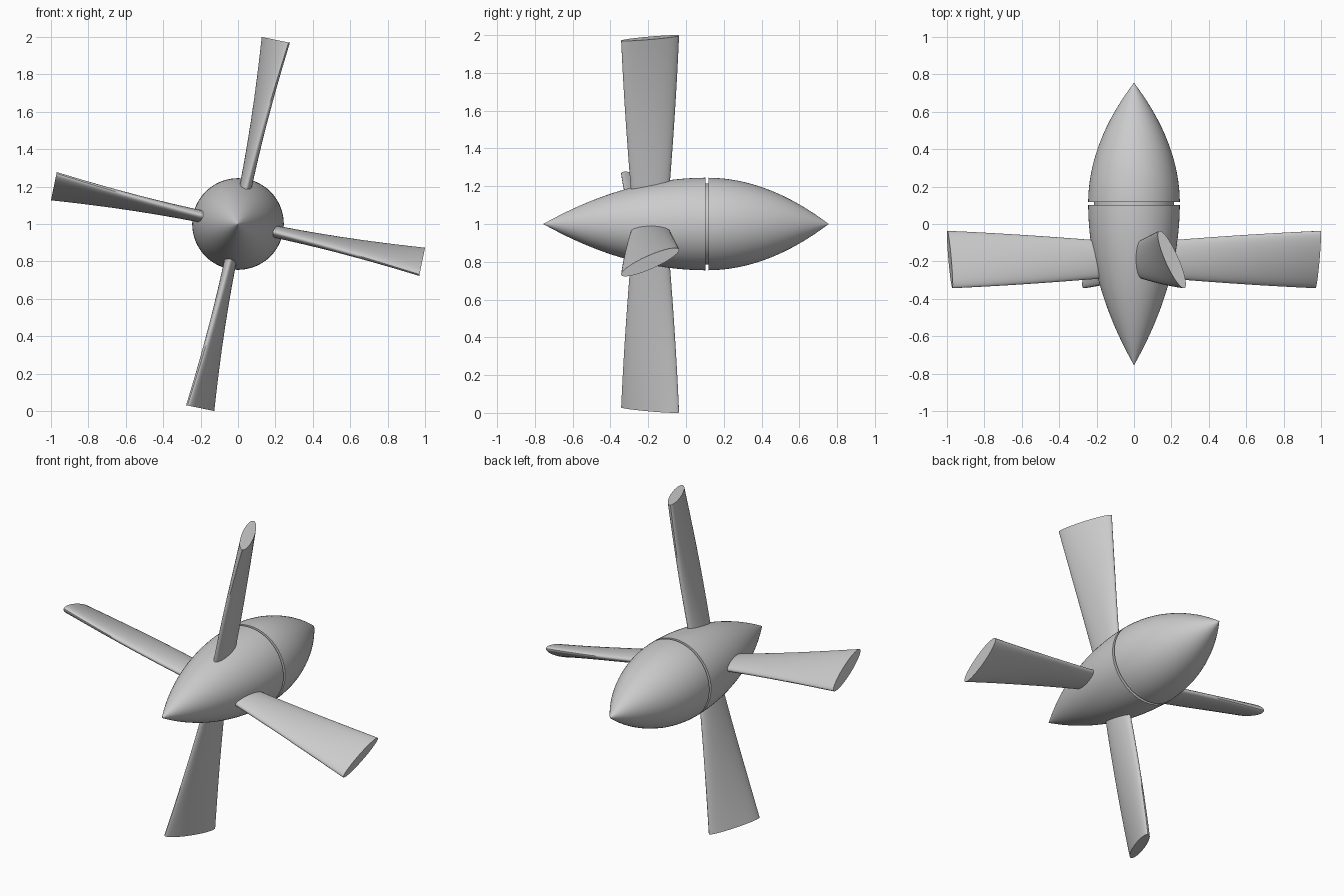
import bpy, bmesh, math
from mathutils import Vector

cube = bpy.data.objects.get("Cube")
if cube:
    bpy.data.objects.remove(cube)

grey = bpy.data.materials.new("light grey")
grey.use_nodes = True
colour = (0.6, 0.6, 0.6, 1)
grey.diffuse_color = colour
grey.node_tree.nodes["Principled BSDF"].inputs["Base Color"].default_value = colour

CENTRE = Vector((0, 0, 1))


def loft(name, rings):
    """Skin a list of closed rings and cap both ends."""
    bm = bmesh.new()
    loops = [[bm.verts.new(p) for p in ring] for ring in rings]
    n = len(loops[0])
    for lower, upper in zip(loops, loops[1:]):
        for i in range(n):
            j = (i + 1) % n
            bm.faces.new((lower[i], lower[j], upper[j], upper[i]))
    bm.faces.new(loops[0])
    bm.faces.new(loops[-1])
    bmesh.ops.remove_doubles(bm, verts=bm.verts, dist=1e-5)
    bmesh.ops.recalc_face_normals(bm, faces=bm.faces)
    mesh = bpy.data.meshes.new(name)
    bm.to_mesh(mesh)
    bm.free()
    mesh.materials.append(grey)
    obj = bpy.data.objects.new(name, mesh)
    bpy.context.collection.objects.link(obj)
    bpy.ops.object.select_all(action='DESELECT')
    obj.select_set(True)
    bpy.context.view_layer.objects.active = obj
    bpy.ops.object.shade_smooth_by_angle(angle=math.radians(35))


# Hub: pointed body of revolution along y with a thin seam groove
WIDEST, TIP, RADIUS, SEAM = 0.11, 0.755, 0.245, 0.008


def hub_radius(y):
    reach = TIP - WIDEST if y > WIDEST else TIP + WIDEST
    return max(RADIUS * (1 - (abs(y - WIDEST) / reach) ** 2), 0.0005)


def hub_ring(y, r, sides=64):
    angles = [math.tau * i / sides for i in range(sides)]
    return [CENTRE + Vector((r * math.cos(a), y, r * math.sin(a))) for a in angles]


steps = 28
front_edge, back_edge = WIDEST - SEAM, WIDEST + SEAM
front = [-TIP + (front_edge + TIP) * i / steps for i in range(steps + 1)]
back = [back_edge + (TIP - back_edge) * i / steps for i in range(steps + 1)]
profile = [(y, hub_radius(y)) for y in front]
profile += [(front_edge, RADIUS - 0.03), (back_edge, RADIUS - 0.03)]
profile += [(y, hub_radius(y)) for y in back]
loft("hub", [hub_ring(y, r) for y, r in profile])


# Blades: elliptical sections that widen and twist towards a flat tip
def blade(name, angle, sections=20, sides=40):
    out = Vector((math.sin(angle), 0, math.cos(angle)))
    side = Vector((math.cos(angle), 0, -math.sin(angle)))
    fore = Vector((0, -1, 0))
    rings = []
    for k in range(sections + 1):
        t = k / sections
        twist = math.radians(24.5 * t)
        half_chord = 0.095 + 0.073 * t
        half_thick = 0.032 + 0.004 * t
        chord = side * math.sin(twist) + fore * math.cos(twist)
        normal = side * math.cos(twist) - fore * math.sin(twist)
        middle = CENTRE + out * (0.1 + 0.905 * t) + fore * 0.19
        rings.append([middle + chord * half_chord * math.cos(a) + normal * half_thick * math.sin(a)
                      for a in (math.tau * i / sides for i in range(sides))])
    loft(name, rings)


for i, place in enumerate(("top", "left", "bottom", "right")):
    blade(place + "_blade", math.radians(11.6 + 90 * i))
